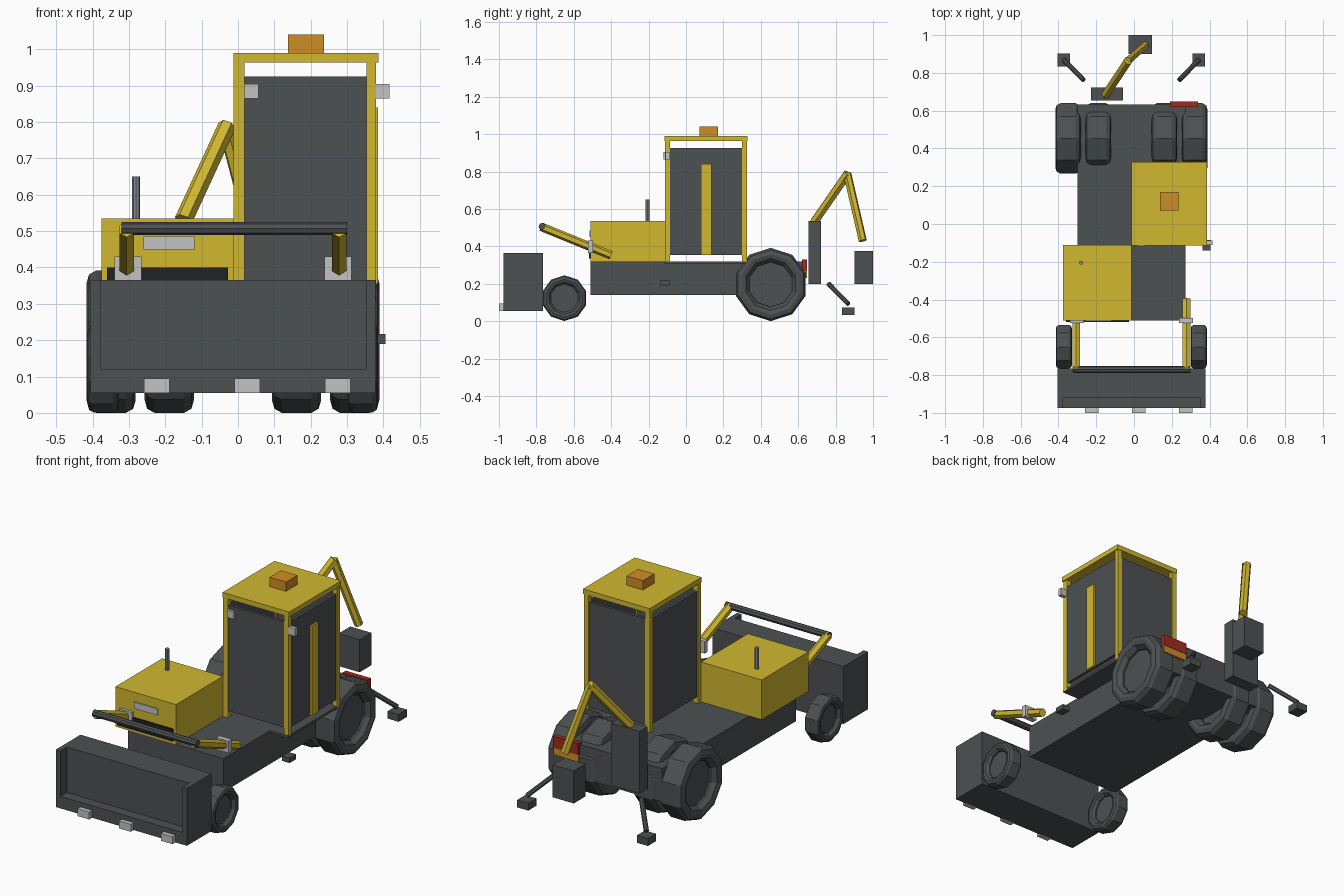
import bpy, bmesh, math
from mathutils import Vector

old = bpy.data.objects.get("Cube")
if old:
    bpy.data.objects.remove(old, do_unlink=True)


def material(name, *rgb):
    m = bpy.data.materials.new(name)
    m.use_nodes = True
    m.diffuse_color = (*rgb, 1)
    m.node_tree.nodes["Principled BSDF"].inputs["Base Color"].default_value = (*rgb, 1)
    return m


YELLOW = material("yellow_paint", 0.64, 0.48, 0.03)
DARK = material("dark_grey", 0.075, 0.082, 0.085)
BLACK = material("black", 0.015, 0.016, 0.017)
LIGHT = material("light_grey", 0.55, 0.55, 0.55)
STEEL = material("steel_grey", 0.25, 0.26, 0.28)
ORANGE = material("orange", 0.62, 0.27, 0.018)
RED = material("red", 0.35, 0.025, 0.015)
MID = -0.014  # the machine's centre line


def finish(name, bm, mat):
    bmesh.ops.recalc_face_normals(bm, faces=bm.faces)
    mesh = bpy.data.meshes.new(name)
    bm.to_mesh(mesh)
    bm.free()
    mesh.materials.append(mat)
    obj = bpy.data.objects.new(name, mesh)
    bpy.context.collection.objects.link(obj)
    return obj


def box(name, mat, x, y, z):
    """Box from its extents along each axis."""
    bm = bmesh.new()
    bmesh.ops.create_cube(bm, size=1)
    for v in bm.verts:
        v.co = [(a + b) / 2 + c * (b - a) for c, (a, b) in zip(v.co, (x, y, z))]
    return finish(name, bm, mat)


def rod(name, mat, start, end, radius, sides=6):
    """Many-sided bar between two points."""
    a, b = Vector(start), Vector(end)
    bm = bmesh.new()
    bmesh.ops.create_cone(bm, cap_ends=True, segments=sides, radius1=radius,
                          radius2=radius, depth=(b - a).length)
    obj = finish(name, bm, mat)
    obj.location = (a + b) / 2
    obj.rotation_euler = (b - a).to_track_quat('Z', 'Y').to_euler()
    return obj


def wheel(name, x, y, z, radius, width, hole, sides=10):
    """Ring-shaped tyre turned about x, with a recessed hub."""
    h, wall = width / 2, radius - hole
    half = [(hole, 0.55), (hole + wall * 0.25, 0.9), (hole + wall * 0.55, 1),
            (hole + wall * 0.85, 0.9), (radius, 0.6)]
    profile = half + [(r, -w) for r, w in reversed(half)]
    bm = bmesh.new()
    rings = []
    for i in range(sides):
        t = 2 * math.pi * i / sides
        rings.append([bm.verts.new((x + w * h, y + r * math.sin(t), z + r * math.cos(t)))
                      for r, w in profile])
    n = len(profile)
    for i in range(sides):
        a, b = rings[i], rings[(i + 1) % sides]
        for j in range(n):
            k = (j + 1) % n
            bm.faces.new((a[j], a[k], b[k], b[j]))
    finish(name + "_tyre", bm, DARK)
    rod(name + "_hub", DARK, (x - h * 0.4, y, z), (x + h * 0.4, y, z), hole * 1.04, 10)


# Chassis, hood and exhaust
box("chassis", DARK, (-0.30, 0.272), (-0.51, 0.633), (0.14, 0.32))
box("hood", YELLOW, (-0.375, -0.013), (-0.51, -0.11), (0.32, 0.535))
box("grille", BLACK, (-0.36, -0.027), (-0.519, -0.509), (0.335, 0.40))
box("hood_plate", LIGHT, (-0.26, -0.12), (-0.516, -0.508), (0.45, 0.485))
rod("exhaust", STEEL, (-0.28, -0.205, 0.53), (-0.28, -0.205, 0.65), 0.011, 8)

# Cab: floor, corner posts, panes and roof
box("cab_floor", DARK, (-0.012, 0.38), (-0.115, 0.325), (0.308, 0.32))
for px, side in (((-0.012, 0.018), "right"), ((0.353, 0.38), "left")):
    for py, end in (((-0.112, -0.085), "front"), ((0.30, 0.326), "rear")):
        box(f"cab_post_{end}_{side}", YELLOW, px, py, (0.31, 0.966))
PANE = (0.355, 0.925)
box("front_pane", DARK, (0.018, 0.353), (-0.107, -0.092), PANE)
box("rear_pane", DARK, (0.018, 0.353), (0.306, 0.321), PANE)
box("right_pane", DARK, (-0.007, 0.008), (-0.085, 0.30), PANE)
box("left_pane", DARK, (0.36, 0.375), (-0.085, 0.30), PANE)
box("door_strip", YELLOW, (0.37, 0.385), (0.08, 0.135), (0.355, 0.84))
box("cab_roof", YELLOW, (-0.012, 0.386), (-0.115, 0.328), (0.963, 0.99))
box("beacon", ORANGE, (0.138, 0.236), (0.072, 0.17), (0.99, 1.04))
box("work_lamp_right", LIGHT, (0.018, 0.057), (-0.12, -0.10), (0.865, 0.905))
box("work_lamp_left", LIGHT, (0.38, 0.416), (-0.11, -0.088), (0.865, 0.905))
box("step", DARK, (0.362, 0.406), (-0.14, -0.085), (0.19, 0.217))

# Loader arms, crossbar and headlights
for s, side in ((-1, "right"), (1, "left")):
    ax = MID + s * 0.292
    rod(f"loader_arm_{side}", YELLOW, (ax, -0.775, 0.505), (ax, -0.40, 0.352), 0.023)
    lx = MID + s * 0.289
    box(f"headlight_{side}", LIGHT, (lx - 0.037, lx + 0.037), (-0.525, -0.498), (0.365, 0.43))
rod("loader_crossbar", DARK, (-0.32, -0.77, 0.507), (0.30, -0.77, 0.507), 0.018, 8)

# Loader bucket: back block, cheeks and lip around an open recess
box("bucket_back", DARK, (-0.405, 0.378), (-0.92, -0.765), (0.055, 0.365))
box("bucket_lip", DARK, (-0.405, 0.378), (-0.975, -0.92), (0.055, 0.12))
box("bucket_cheek_right", DARK, (-0.405, -0.377), (-0.975, -0.92), (0.12, 0.365))
box("bucket_cheek_left", DARK, (0.352, 0.378), (-0.975, -0.92), (0.12, 0.365))
for i in range(3):
    tx = 0.025 + (i - 1) * 0.249
    box(f"bucket_tooth_{i + 1}", LIGHT, (tx - 0.035, tx + 0.035), (-1.0, -0.97), (0.055, 0.095))

# Wheels: single in front, paired behind
for s, side in ((-1, "right"), (1, "left")):
    wheel(f"front_wheel_{side}", MID + s * 0.357, -0.65, 0.123, 0.122, 0.085, 0.075)
    wheel(f"rear_outer_wheel_{side}", MID + s * 0.335, 0.453, 0.196, 0.196, 0.135, 0.12)
    wheel(f"rear_inner_wheel_{side}", MID + s * 0.175, 0.453, 0.196, 0.196, 0.135, 0.12)

# Tail lamp in two colours
box("tail_lamp_red", RED, (0.19, 0.34), (0.62, 0.648), (0.268, 0.33))
box("tail_lamp_orange", ORANGE, (0.19, 0.34), (0.62, 0.646), (0.23, 0.268))

# Digger: mast, boom, stick and scoop
box("digger_mast", DARK, (-0.228, -0.058), (0.655, 0.722), (0.20, 0.535))
rod("digger_boom", YELLOW, (-0.15, 0.685, 0.53), (-0.03, 0.865, 0.79), 0.025)
rod("digger_stick", YELLOW, (-0.035, 0.862, 0.79), (0.06, 0.945, 0.43), 0.022)
box("digger_scoop", DARK, (-0.03, 0.096), (0.90, 1.0), (0.20, 0.375))

# Stabiliser legs and feet
for s, side in ((-1, "right"), (1, "left")):
    rod(f"stabiliser_leg_{side}", DARK, (MID + s * 0.253, 0.762, 0.20),
        (MID + s * 0.357, 0.868, 0.092), 0.013, 8)
    fx = MID + s * 0.357
    box(f"stabiliser_foot_{side}", DARK, (fx - 0.033, fx + 0.033), (0.833, 0.902), (0.033, 0.073))
